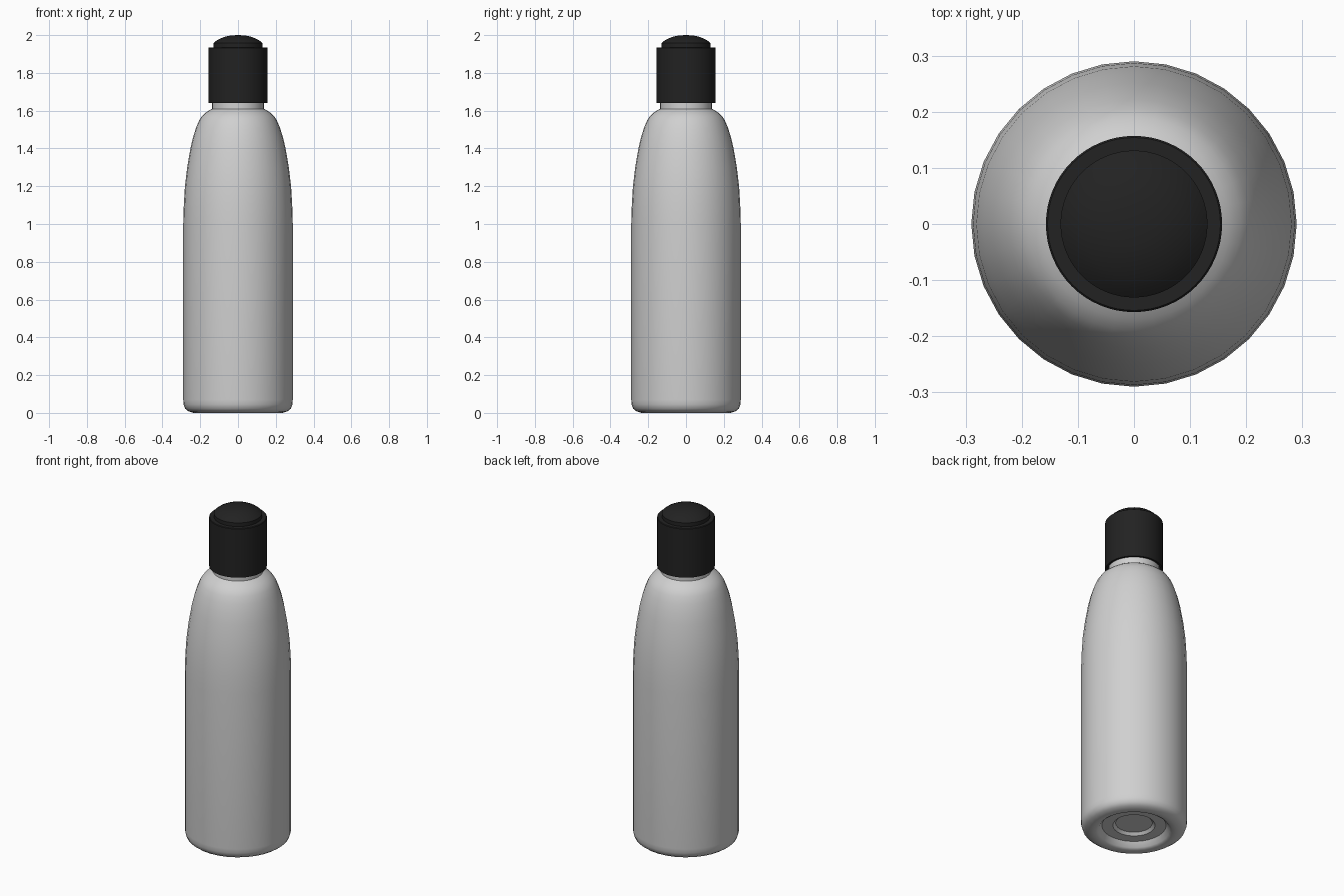
import bpy, bmesh, math

if "Cube" in bpy.data.objects:
    bpy.data.objects.remove(bpy.data.objects["Cube"])


def material(name, rgb):
    m = bpy.data.materials.new(name)
    m.diffuse_color = (*rgb, 1.0)
    m.use_nodes = True
    m.node_tree.nodes["Principled BSDF"].inputs["Base Color"].default_value = m.diffuse_color
    return m


def lathe(name, profile, sides, mat, angle=35):
    """Turn a (radius, height) profile around z; radius 0 makes a pole."""
    bm = bmesh.new()
    rings = []
    for r, z in profile:
        if r == 0:
            rings.append([bm.verts.new((0, 0, z))] * sides)
        else:
            rings.append([bm.verts.new((r * math.cos(a), r * math.sin(a), z))
                          for a in (2 * math.pi * i / sides for i in range(sides))])
    for low, high in zip(rings, rings[1:]):
        for i in range(sides):
            j = (i + 1) % sides
            corners = list(dict.fromkeys((low[i], low[j], high[j], high[i])))
            bm.faces.new(corners)
    bmesh.ops.recalc_face_normals(bm, faces=bm.faces)
    me = bpy.data.meshes.new(name)
    bm.to_mesh(me)
    bm.free()
    me.materials.append(mat)
    ob = bpy.data.objects.new(name, me)
    bpy.context.collection.objects.link(ob)
    bpy.ops.object.select_all(action='DESELECT')
    ob.select_set(True)
    bpy.context.view_layer.objects.active = ob
    bpy.ops.object.shade_smooth_by_angle(angle=math.radians(angle))
    return ob


plastic = material("light grey plastic", (0.63, 0.63, 0.63))
black = material("black plastic", (0.016, 0.016, 0.016))

# Bottle: stepped hollow base, straight wall, rounded shoulder, neck
lathe("bottle", [
    (0, 0.05), (0.10, 0.05), (0.115, 0.035), (0.175, 0.035), (0.195, 0.008),
    (0.208, 0.0), (0.235, 0.0), (0.262, 0.008), (0.28, 0.022), (0.288, 0.045),
    (0.29, 0.07), (0.29, 1.0), (0.287, 1.1), (0.281, 1.2), (0.269, 1.3),
    (0.252, 1.4), (0.238, 1.46), (0.222, 1.51), (0.206, 1.548),
    (0.190, 1.572), (0.170, 1.59), (0.150, 1.603), (0.137, 1.61),
    (0.137, 1.80), (0, 1.80)], 32, plastic)

# Cap: hollow sleeve, flat rim
lathe("cap", [
    (0, 1.91), (0.145, 1.91), (0.145, 1.64), (0.157, 1.64), (0.157, 1.932),
    (0.154, 1.935), (0.125, 1.935)], 64, black)

# Domed lid on top of the cap
lathe("cap_dome", [
    (0.131, 1.93), (0.131, 1.957), (0.115, 1.970), (0.095, 1.981),
    (0.07, 1.991), (0.04, 1.998), (0, 2.0)], 64, black)
